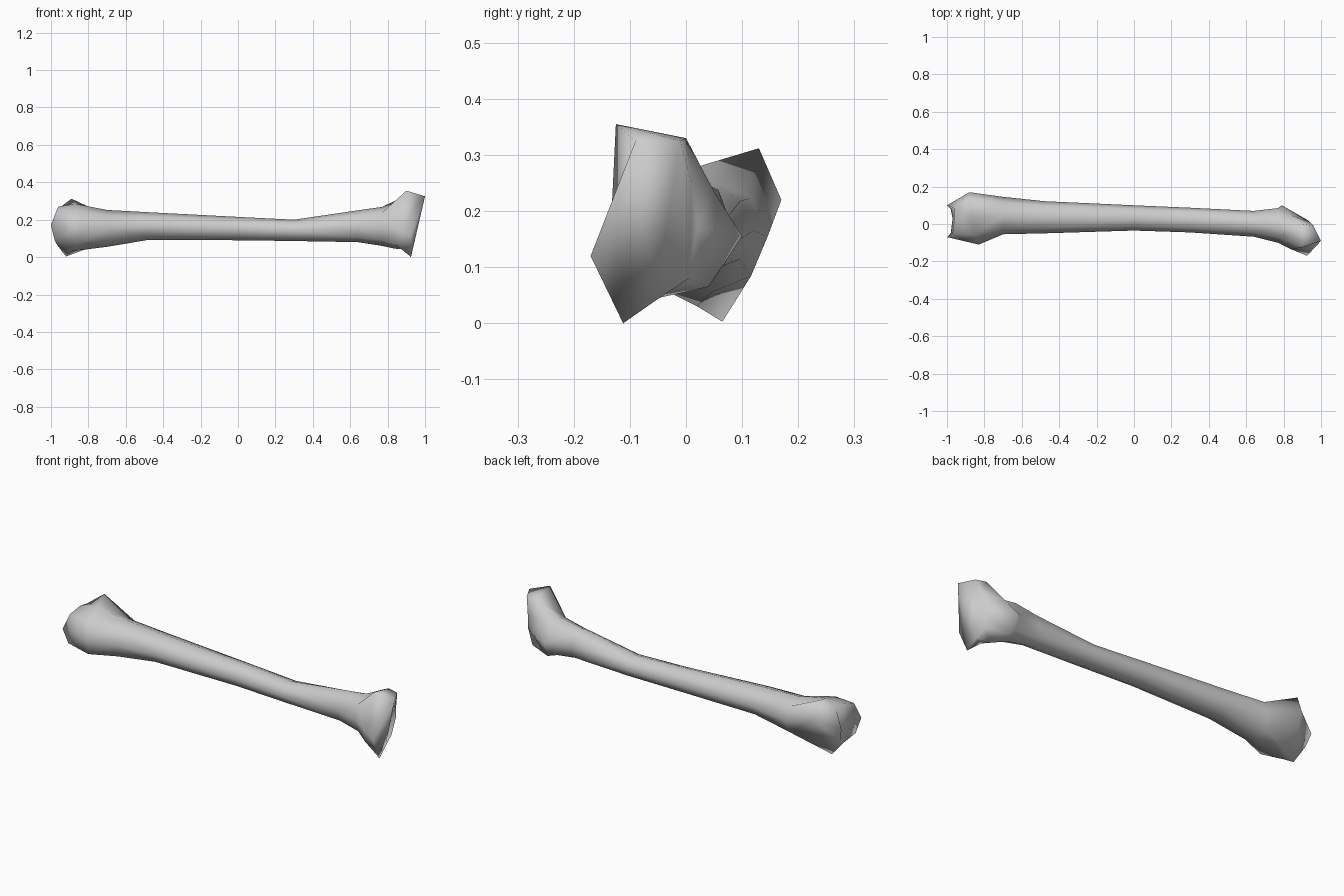
import bpy, bmesh, math

if "Cube" in bpy.data.objects:
    bpy.data.objects.remove(bpy.data.objects["Cube"])

SIDES = 8


def oval(x, y0, y1, z0, z1):
    """Eight-sided shaft section spanning y0..y1 and z0..z1, starting at +y."""
    ring = []
    for k in range(SIDES):
        a = math.tau * k / SIDES
        ring.append((x, (y0 + y1) / 2 + (y1 - y0) / 2 * math.cos(a),
                     (z0 + z1) / 2 + (z1 - z0) / 2 * math.sin(a)))
    return ring


# rounded head on the left: end cap and widest ring
head_cap = [(-1, .10, .17), (-.96, .085, .26), (-.96, .02, .27), (-.97, -.05, .25),
            (-1, -.07, .17), (-.98, -.05, .09), (-.97, .03, .07), (-.98, .08, .10)]
head_rim = [(-.88, .17, .22), (-.89, .13, .312), (-.87, .04, .285), (-.85, -.06, .25),
            (-.83, -.11, .17), (-.84, -.08, .08), (-.90, .02, .03), (-.92, .065, .003)]
# shaft sections
shaft = [oval(-.70, -.055, .145, .055, .252), oval(-.48, -.05, .122, .092, .24),
         oval(0, -.035, .10, .09, .215), oval(.3, -.045, .087, .086, .20),
         oval(.64, -.068, .07, .08, .25)]
# flared, slanted flange on the right
flare = [(.79, .10, .155), (.83, .05, .235), (.90, 0, .33), (.90, -.125, .355),
         (.84, -.135, .15), (.84, -.115, .07), (.84, -.05, .045), (.80, .04, .065)]
flare_cap = [(.93, .02, .17), (.94, .01, .25), (.96, -.01, .325), (1, -.09, .325),
             (.925, -.17, .12), (.925, -.112, 0), (.92, -.055, .04), (.915, .005, .08)]
neck = oval(.77, -.10, .085, .06, .268)

# loft all rings into one bone
bm = bmesh.new()
rings = [[bm.verts.new(p) for p in r]
         for r in [head_cap, head_rim, *shaft, neck, flare, flare_cap]]
for a, b in zip(rings, rings[1:]):
    for k in range(SIDES):
        n = (k + 1) % SIDES
        bm.faces.new((a[k], a[n], b[n], b[k]))
bm.faces.new(rings[0])
bm.faces.new(rings[-1])
bmesh.ops.triangulate(bm, faces=bm.faces[:])
bmesh.ops.recalc_face_normals(bm, faces=bm.faces[:])
mesh = bpy.data.meshes.new("bone")
bm.to_mesh(mesh)
bm.free()

bone = bpy.data.objects.new("bone", mesh)
bpy.context.collection.objects.link(bone)
grey = bpy.data.materials.new("light grey")
grey.diffuse_color = (0.6, 0.6, 0.6, 1)
grey.use_nodes = True
grey.node_tree.nodes["Principled BSDF"].inputs["Base Color"].default_value = grey.diffuse_color
mesh.materials.append(grey)
for p in mesh.polygons:
    p.use_smooth = True
